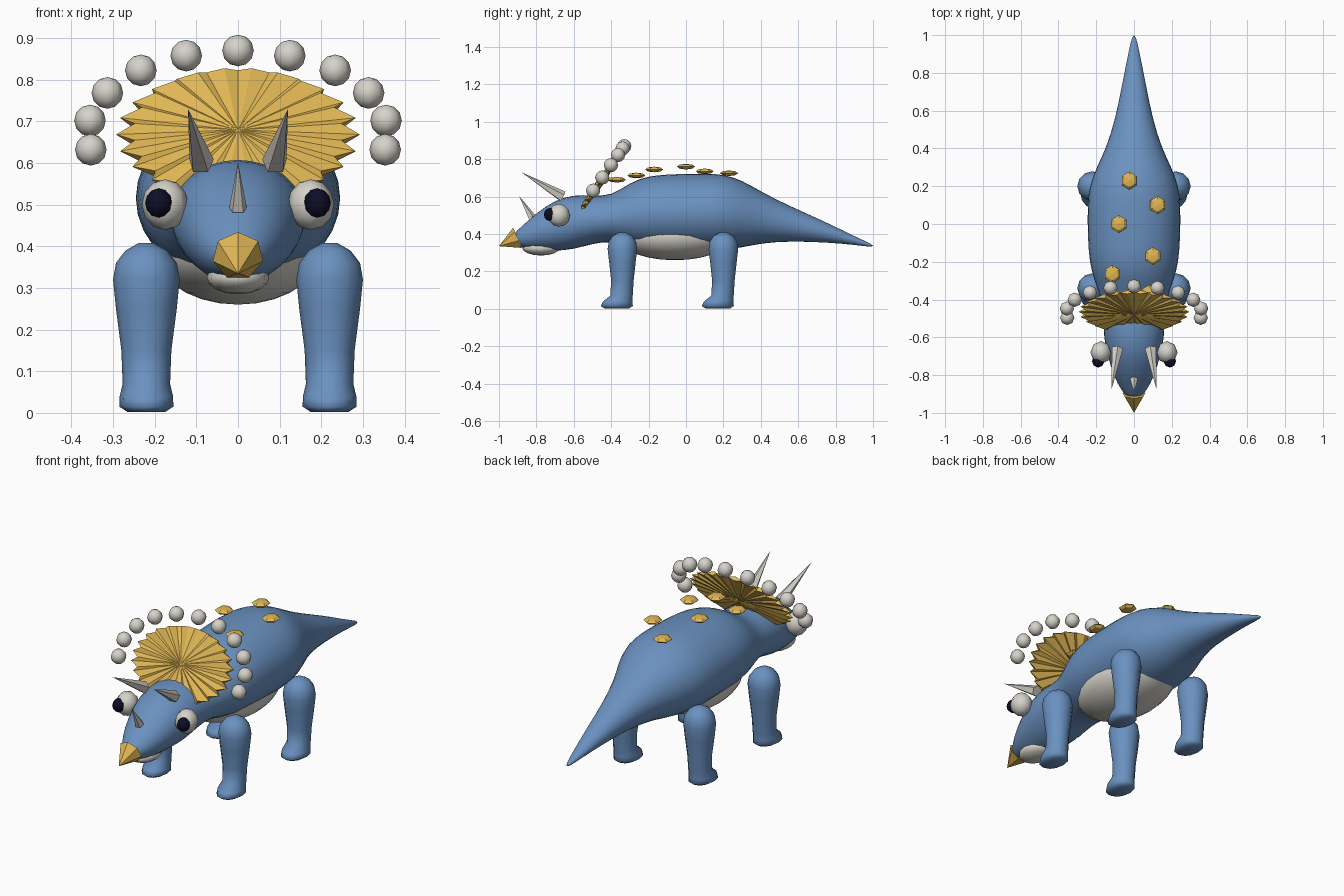
import bpy, bmesh, math
from mathutils import Matrix, Vector

default_cube = bpy.data.objects.get("Cube")
if default_cube:
    bpy.data.objects.remove(default_cube, do_unlink=True)


def make_material(name, rgb):
    mat = bpy.data.materials.new(name)
    mat.use_nodes = True
    mat.diffuse_color = (*rgb, 1)
    mat.node_tree.nodes["Principled BSDF"].inputs["Base Color"].default_value = (*rgb, 1)
    return mat


blue = make_material("blue skin", (.145, .285, .53))
yellow = make_material("golden yellow", (.74, .47, .09))
ivory = make_material("ivory", (.67, .65, .59))
navy = make_material("dark navy", (.004, .004, .02))


def finish(bm, name, mat, smooth):
    """Turn a bmesh into a named, coloured object."""
    bmesh.ops.recalc_face_normals(bm, faces=bm.faces)
    for face in bm.faces:
        face.smooth = smooth
    mesh = bpy.data.meshes.new(name)
    bm.to_mesh(mesh)
    bm.free()
    mesh.materials.append(mat)
    obj = bpy.data.objects.new(name, mesh)
    bpy.context.collection.objects.link(obj)
    return obj


def loft(name, rings, sides, mat):
    """Skin a list of rings, each given as (centre, first axis, second axis)."""
    bm = bmesh.new()
    loops = []
    for centre, u, v in rings:
        angles = [math.tau * i / sides for i in range(sides)]
        loops.append([bm.verts.new(centre + u * math.cos(a) + v * math.sin(a)) for a in angles])
    for low, high in zip(loops, loops[1:]):
        for i in range(sides):
            j = (i + 1) % sides
            bm.faces.new((low[i], low[j], high[j], high[i]))
    bm.faces.new(loops[0])
    bm.faces.new(loops[-1])
    return finish(bm, name, mat, True)


def ball(name, centre, radii, mat, segments=8, rings=6):
    bm = bmesh.new()
    matrix = Matrix.Translation(centre) @ Matrix.Diagonal((*radii, 1))
    bmesh.ops.create_uvsphere(bm, u_segments=segments, v_segments=rings, radius=1, matrix=matrix)
    return finish(bm, name, mat, True)


def spike(name, base, tip, radius, sides, mat):
    base, tip = Vector(base), Vector(tip)
    axis = tip - base
    turn = axis.to_track_quat('Z', 'Y').to_matrix().to_4x4()
    bm = bmesh.new()
    bmesh.ops.create_cone(bm, cap_ends=True, segments=sides, radius1=radius, radius2=0,
                          depth=axis.length, matrix=Matrix.Translation((base + tip) / 2) @ turn)
    return finish(bm, name, mat, False)


# Head, torso and tail in one skin: y, bottom, top, half width
body_profile = [
    (-.925, .35, .40, .03), (-.88, .325, .44, .07), (-.8, .31, .515, .112),
    (-.7, .305, .585, .142), (-.6, .315, .613, .165), (-.5, .345, .61, .165),
    (-.4, .36, .605, .175), (-.3, .325, .68, .215), (-.2, .31, .718, .243),
    (-.05, .305, .726, .252), (.1, .305, .728, .252), (.2, .31, .725, .243),
    (.3, .323, .692, .203), (.4, .347, .63, .152), (.55, .36, .553, .102),
    (.75, .354, .465, .062), (.9, .342, .388, .032), (1.005, .328, .342, .008),
]
body_rings = [(Vector((0, y, (low + top) / 2)), Vector((w, 0, 0)), Vector((0, 0, (top - low) / 2)))
              for y, low, top, w in body_profile]
body = loft("body", body_rings, 16, blue)
body.modifiers.new("rounding", 'SUBSURF').levels = 1
body.modifiers["rounding"].render_levels = 1

# Pale underside and lower jaw
ball("belly", (0, -.06, .39), (.2, .31, .13), ivory, 24, 14)
ball("lower_jaw", (0, -.775, .325), (.075, .1, .04), ivory, 12, 8)

# Legs: height, forward shift, half width, half length
leg_profile = [
    (.002, -.03, .045, .065), (.015, -.03, .065, .086), (.04, -.025, .064, .078),
    (.07, -.005, .057, .06), (.15, 0, .06, .06), (.25, 0, .073, .071),
    (.32, 0, .08, .079), (.36, 0, .073, .073), (.39, 0, .05, .052), (.408, 0, .018, .02),
]
for side, side_name in ((1, "left"), (-1, "right")):
    for end_name, leg_y in (("front", -.34), ("back", .2)):
        rings = [(Vector((side * .22, leg_y + shift, z)), Vector((w, 0, 0)), Vector((0, d, 0)))
                 for z, shift, w, d in leg_profile]
        loft(f"{side_name}_{end_name}_leg", rings, 12, blue)

    # Eyes and brow horns
    ball(f"{side_name}_eye", (side * .175, -.68, .5), (.056, .06, .061), ivory)
    ball(f"{side_name}_pupil", (side * .19, -.727, .504), (.033, .033, .035), navy)
    spike(f"{side_name}_brow_horn", (side * .088, -.66, .6), (side * .12, -.88, .73), .031, 5, ivory)

# Nose horn and beak
spike("nose_horn", (0, -.825, .49), (0, -.892, .603), .022, 5, ivory)
spike("beak", (0, -.9, .377), (0, -1, .335), .062, 7, yellow)

# Neck frill: a tilted thin lens with sideways teeth
frill_centre = Vector((0, -.465, .668))
slope = Vector((0, .21, .305)).normalized()
facing = Vector((0, -slope.z, slope.y))
teeth = 24
bm = bmesh.new()
hubs = [bm.verts.new(frill_centre + facing * s * .02) for s in (1, -1)]
rims = [[], []]
for i in range(teeth * 2):
    angle = math.pi * i / teeth
    width = .25 if i % 2 else .292
    edge = frill_centre + Vector((width * math.cos(angle), 0, 0)) + slope * .187 * math.sin(angle)
    for rim, s in zip(rims, (1, -1)):
        rim.append(bm.verts.new(edge + facing * s * (.012 if i % 2 else .001)))
for i in range(teeth * 2):
    j = (i + 1) % (teeth * 2)
    for rim, hub in zip(rims, hubs):
        bm.faces.new((hub, rim[i], rim[j]))
    bm.faces.new((rims[0][i], rims[1][i], rims[1][j], rims[0][j]))
finish(bm, "neck_frill", yellow, False)

# Beads arched around the frill
for i in range(-5, 6):
    angle = math.radians(90 + i * 20.2)
    z = .67 + .2 * math.sin(angle)
    ball(f"frill_bead_{i + 6}", (.36 * math.cos(angle), -.33 - (.87 - z) * .7, z), (.038,) * 3, ivory)

# Flat studs along the back
studs = [(-.025, .23, .725), (.125, .1, .735), (-.08, 0, .76),
         (.1, -.17, .745), (-.115, -.265, .713), (.08, -.37, .69)]
for number, centre in enumerate(studs, 1):
    stud = ball(f"back_stud_{number}", centre, (.045, .048, .015), yellow, 6, 4)
    for polygon in stud.data.polygons:
        polygon.use_smooth = False
